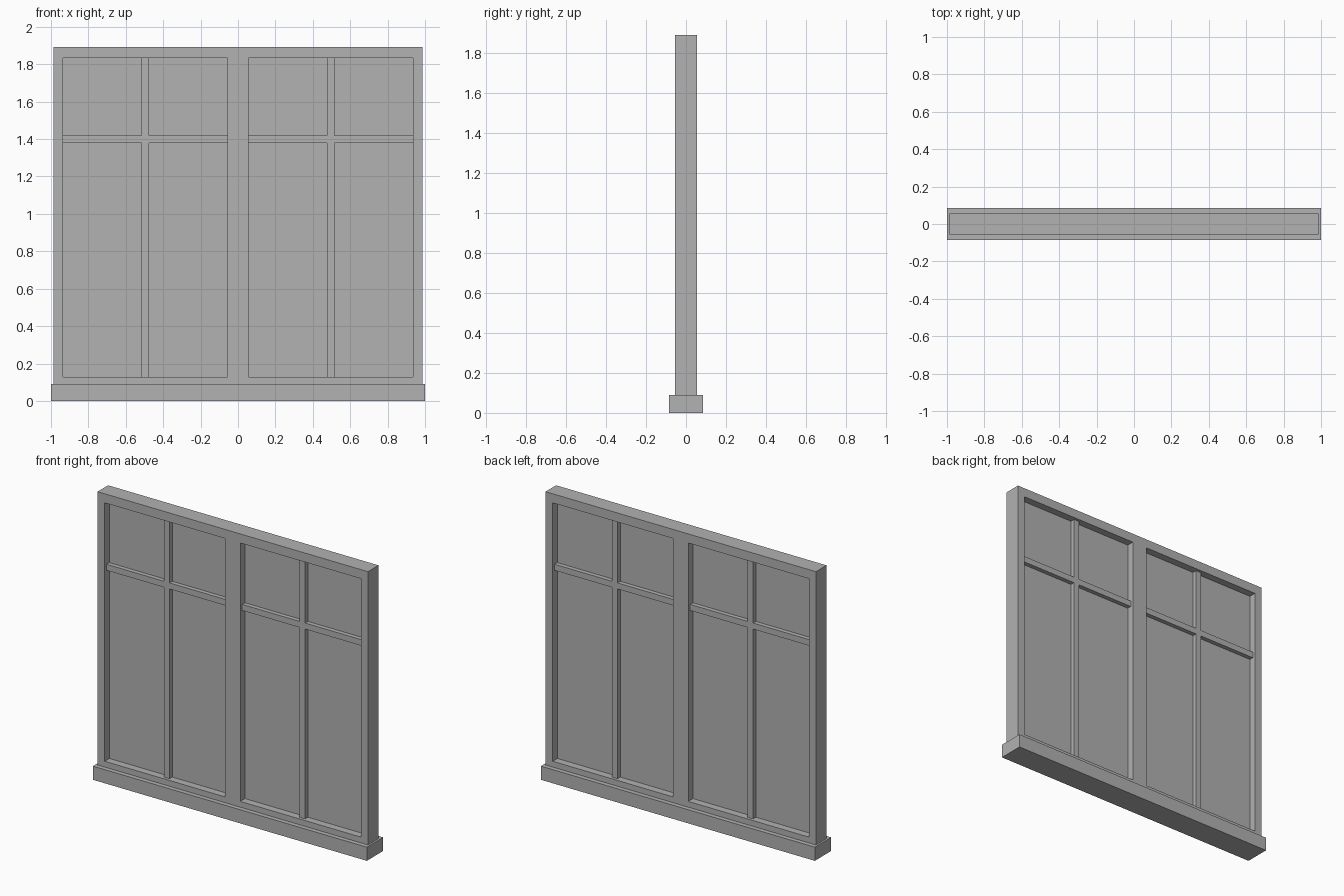
import bpy

if "Cube" in bpy.data.objects:
    bpy.data.objects.remove(bpy.data.objects["Cube"])

grey = bpy.data.materials.new("plain_grey")
grey.diffuse_color = (0.445, 0.445, 0.445, 1)
grey.use_nodes = True
grey.node_tree.nodes["Principled BSDF"].inputs["Base Color"].default_value = grey.diffuse_color

SILL_H, TOP = 0.09, 1.893          # sill top, frame top
X0, X1 = 0.055, 0.935              # one opening, in |x|
Z0, Z1 = 0.128, 1.833              # opening bottom and top
XC, ZC, B = 0.495, 1.40, 0.02      # bar crossing and half bar width


def rect(x0, x1, z0, z1):
    return [(x0, z0), (x1, z0), (x1, z1), (x0, z1)]


def plate(name, loops, half_depth):
    """Filled front-view outline (inner loops become holes), thickened along y."""
    curve = bpy.data.curves.new(name, 'CURVE')
    curve.dimensions = '2D'
    curve.fill_mode = 'BOTH'
    curve.extrude = half_depth
    for pts in loops:
        s = curve.splines.new('POLY')
        s.points.add(len(pts) - 1)
        for p, (x, z) in zip(s.points, pts):
            p.co = (x, z, 0, 1)
        s.use_cyclic_u = True
    ob = bpy.data.objects.new(name, curve)
    ob.rotation_euler = (1.5707963, 0, 0)
    bpy.context.collection.objects.link(ob)
    bpy.ops.object.select_all(action='DESELECT')
    ob.select_set(True)
    bpy.context.view_layer.objects.active = ob
    bpy.ops.object.convert(target='MESH')
    ob = bpy.context.view_layer.objects.active
    ob.data.materials.clear()
    ob.data.materials.append(grey)
    for f in ob.data.polygons:
        f.use_smooth = False
        f.material_index = 0
    return ob


# Sill and the outer frame with two openings
plate("sill", [rect(-1, 1, 0, SILL_H)], 0.085)
plate("outer_frame", [rect(-0.987, 0.987, SILL_H, TOP),
                      rect(-X1, -X0, Z0, Z1), rect(X0, X1, Z0, Z1)], 0.055)

# Each opening: a glass pane and a cross of glazing bars
for side, s in (("left", -1), ("right", 1)):
    plate(side + "_pane", [rect(*sorted((s * X0, s * X1)), Z0, Z1)], 0.006)
    cross = [(X0, ZC - B), (XC - B, ZC - B), (XC - B, Z0), (XC + B, Z0),
             (XC + B, ZC - B), (X1, ZC - B), (X1, ZC + B), (XC + B, ZC + B),
             (XC + B, Z1), (XC - B, Z1), (XC - B, ZC + B), (X0, ZC + B)]
    pts = [(s * x, z) for x, z in cross]
    plate(side + "_glazing_bars", [pts if s > 0 else pts[::-1]], 0.035)
